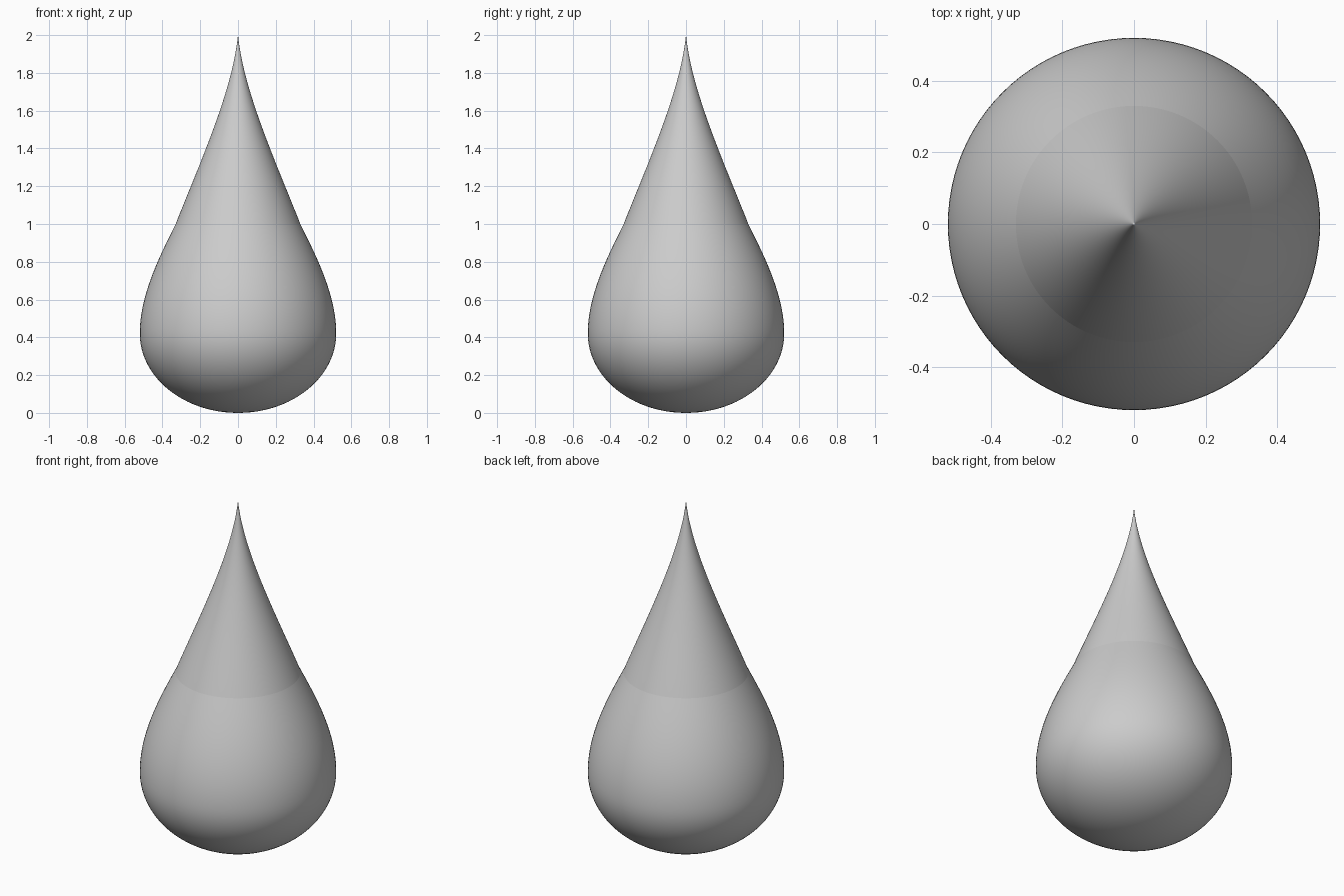
import bpy, bmesh, math
from mathutils import Vector
from mathutils.geometry import interpolate_bezier

if "Cube" in bpy.data.objects:
    bpy.data.objects.remove(bpy.data.objects["Cube"])

# Profile of the drop as (radius, height) Bezier spans: base, belly, tapering neck
SPANS = [
    ((0, 0), (0.29, 0), (0.52, 0.19), (0.52, 0.42)),
    ((0.52, 0.42), (0.52, 0.62), (0.42, 0.82), (0.33, 1.0)),
    ((0.33, 1.0), (0.20, 1.33), (0.03, 1.70), (0, 2.0)),
]
STEPS, SIDES = 24, 96

profile = []
for span in SPANS:
    pts = interpolate_bezier(*[Vector((r, 0, z)) for r, z in span], STEPS + 1)
    profile += pts if not profile else pts[1:]

# Spin the profile into a closed body
bm = bmesh.new()
verts = [bm.verts.new(p) for p in profile]
edges = [bm.edges.new(pair) for pair in zip(verts, verts[1:])]
bmesh.ops.spin(bm, geom=verts + edges, cent=(0, 0, 0), axis=(0, 0, 1),
               angle=math.tau, steps=SIDES)
bmesh.ops.remove_doubles(bm, verts=bm.verts, dist=1e-5)
bmesh.ops.recalc_face_normals(bm, faces=bm.faces)
for face in bm.faces:
    face.smooth = True

# Faint crease where the neck meets the belly
for edge in bm.edges:
    if all(abs(v.co.z - 1.0) < 1e-4 for v in edge.verts):
        edge.smooth = False

mesh = bpy.data.meshes.new("drop_body")
bm.to_mesh(mesh)
bm.free()
bpy.context.collection.objects.link(bpy.data.objects.new("drop_body", mesh))
